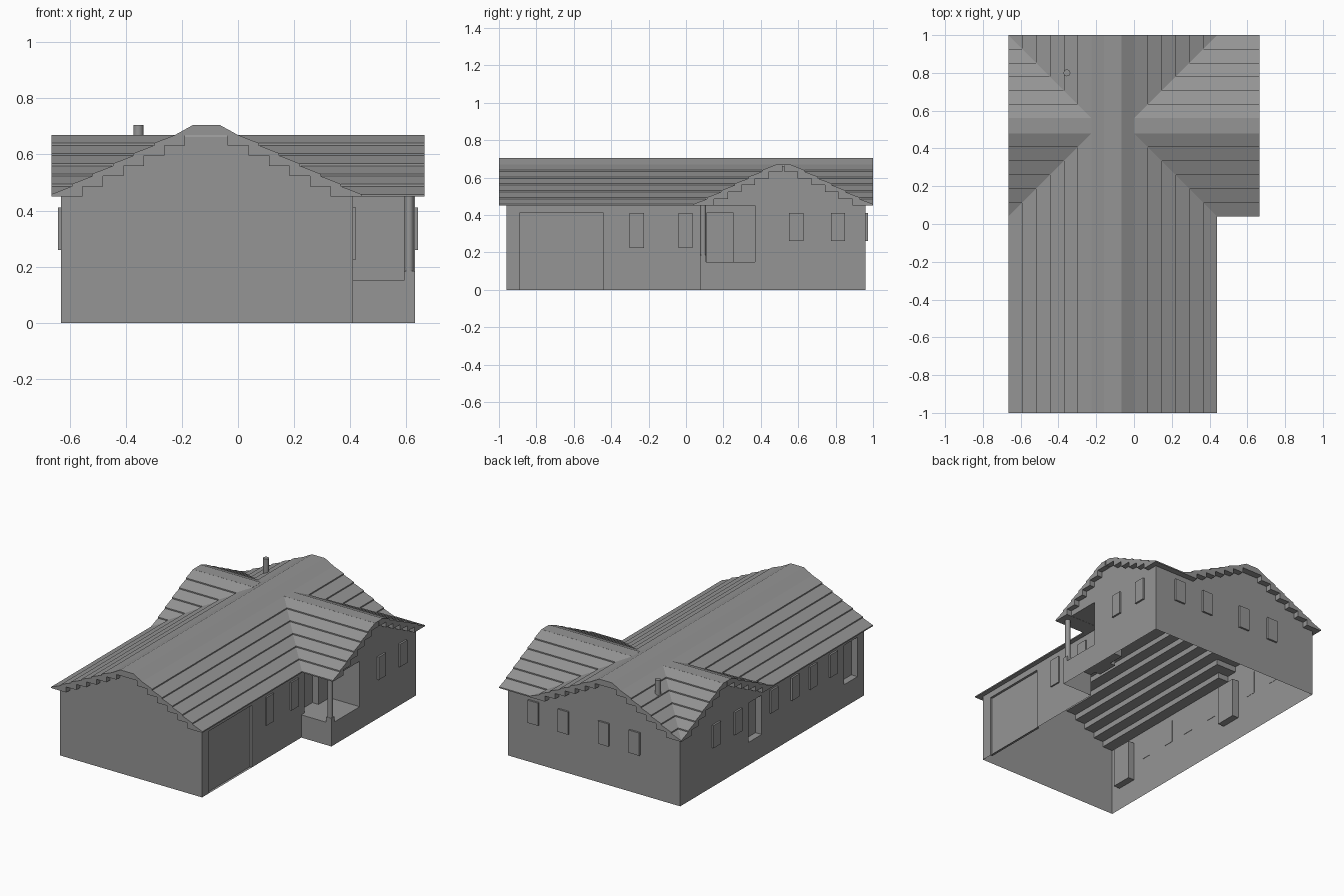
import bpy, bmesh
from mathutils import Vector

if "Cube" in bpy.data.objects:
    bpy.data.objects.remove(bpy.data.objects["Cube"], do_unlink=True)

GREY = bpy.data.materials.new("plain grey")
GREY.use_nodes = True
GREY.diffuse_color = (0.3, 0.3, 0.3, 1)
GREY.node_tree.nodes["Principled BSDF"].inputs["Base Color"].default_value = (0.3, 0.3, 0.3, 1)

# Overall plan: wall lines, eave and roof lines
LEFT, RIGHT, WING, FRONT, BACK = -0.63, 0.63, 0.41, -0.96, 0.96
PORCH_Y0, PORCH_Y1, FLOOR, EAVE, HEAD = 0.075, 0.37, 0.15, 0.45, 0.41
RUN, RISE, COURSES, DEEP = 0.44 / 6, 0.0365, 6, 0.11
TOP = EAVE + COURSES * RISE
MAIN_L, MAIN_R, CROSS_F, CROSS_B, END = -0.225, 0.0, 0.48, 0.56, 0.665


def finish(bm, name, recalc=True):
    bmesh.ops.remove_doubles(bm, verts=bm.verts, dist=0.0001)
    if recalc:
        bmesh.ops.recalc_face_normals(bm, faces=bm.faces)
    me = bpy.data.meshes.new(name)
    bm.to_mesh(me)
    bm.free()
    me.materials.append(GREY)
    ob = bpy.data.objects.new(name, me)
    bpy.context.collection.objects.link(ob)
    return ob


def prism(name, ring_a, ring_b):
    """Solid between two matching rings of points."""
    bm = bmesh.new()
    a = [bm.verts.new(p) for p in ring_a]
    b = [bm.verts.new(p) for p in ring_b]
    bm.faces.new(a)
    bm.faces.new(b[::-1])
    for i in range(len(a)):
        j = (i + 1) % len(a)
        bm.faces.new((a[i], b[i], b[j], a[j]))
    return finish(bm, name)


def box(name, x0, x1, y0, y1, z0, z1):
    ring = [(x0, y0), (x1, y0), (x1, y1), (x0, y1)]
    return prism(name, [(x, y, z0) for x, y in ring], [(x, y, z1) for x, y in ring])


def sheet(bm, pts, out):
    f = bm.faces.new([bm.verts.new(p) for p in pts])
    f.normal_update()
    if f.normal.dot(Vector(out)) < 0:
        f.normal_flip()


def wall(name, axis, pos, out, outline, openings=()):
    """Wall sheet; outline is (u0, u1, z0, z1), openings are (u0, u1, z0, z1, depth)."""
    bm = bmesh.new()

    def at(u, z, depth=0):
        d = pos - out * depth
        return (u, d, z) if axis == "x" else (d, u, z)

    def way(u, z, n):
        return (u, n, z) if axis == "x" else (n, u, z)

    def panel(u0, u1, z0, z1, depth=0):
        if z1 - z0 > 0.001 and u1 - u0 > 0.001:
            sheet(bm, [at(u0, z0, depth), at(u1, z0, depth), at(u1, z1, depth), at(u0, z1, depth)],
                  way(0, 0, out))

    u, end, low, high = outline
    for a, b, z0, z1, depth in sorted(openings):
        panel(u, a, low, high)
        panel(a, b, low, z0)
        panel(a, b, z1, high)
        panel(a, b, z0, z1, depth)
        for s, side in ((a, 1), (b, -1)):
            sheet(bm, [at(s, z0), at(s, z1), at(s, z1, depth), at(s, z0, depth)], way(side, 0, 0))
        for z, side in ((z0, 1), (z1, -1)):
            sheet(bm, [at(a, z), at(b, z), at(b, z, depth), at(a, z, depth)], way(0, side, 0))
        u = b
    panel(u, end, low, high)
    return finish(bm, name, recalc=False)


def gable(name, axis, pos, out, flat0, flat1):
    """Triangle of wall tucked under the roof courses."""
    reach, drop = RUN * COURSES - 0.06, 0.006
    low = EAVE + 0.06 * RISE / RUN - drop
    pts = [(flat0 - reach, EAVE), (flat1 + reach, EAVE), (flat1 + reach, low),
           (flat1, TOP - drop), (flat0, TOP - drop), (flat0 - reach, low)]
    bm = bmesh.new()
    if axis == "x":
        sheet(bm, [(u, pos, z) for u, z in pts], (0, out, 0))
    else:
        sheet(bm, [(pos, u, z) for u, z in pts], (out, 0, 0))
    finish(bm, name, recalc=False)


# Walls with recessed doors
wall("front_wall", "x", FRONT, -1, (LEFT, WING, 0, EAVE))
wall("back_wall", "x", BACK, 1, (LEFT, RIGHT, 0, EAVE))
wall("right_side_wall", "y", LEFT, -1, (FRONT, BACK, 0, EAVE),
     [(0.11, 0.25, FLOOR, HEAD, 0.045), (-0.89, -0.75, FLOOR, HEAD, 0.045)])
wall("wing_wall", "y", WING, 1, (FRONT, PORCH_Y0, 0, EAVE), [(-0.89, -0.44, 0, HEAD, 0.015)])
wall("left_side_wall", "y", RIGHT, 1, (PORCH_Y1, BACK, 0, EAVE))

# Gables
gable("front_gable", "x", FRONT, -1, MAIN_L, MAIN_R)
gable("back_gable", "x", BACK, 1, MAIN_L, MAIN_R)
gable("right_gable", "y", LEFT, -1, CROSS_F, CROSS_B)
gable("left_gable", "y", RIGHT, 1, CROSS_F, CROSS_B)

# Porch
wall("porch_front_base", "x", PORCH_Y0, -1, (WING, RIGHT, 0, FLOOR))
wall("porch_side_base", "y", RIGHT, 1, (PORCH_Y0, PORCH_Y1, 0, FLOOR))
wall("porch_back_wall", "x", PORCH_Y1, -1, (WING, RIGHT, FLOOR, EAVE))
wall("porch_door_wall", "y", WING, 1, (PORCH_Y0, PORCH_Y1, FLOOR, EAVE),
     [(0.11, 0.255, FLOOR, HEAD, 0.045)])
box("porch_floor", WING, RIGHT, PORCH_Y0, PORCH_Y1, FLOOR - 0.004, FLOOR)
box("porch_ceiling", WING, RIGHT, PORCH_Y0, PORCH_Y1, EAVE + 0.001, EAVE + 0.004)
box("post_base", 0.592, RIGHT, PORCH_Y0, 0.108, FLOOR, 0.185)


def cylinder(name, x, y, r, z0, z1):
    bpy.ops.mesh.primitive_cylinder_add(vertices=20, radius=r, depth=z1 - z0,
                                        location=(x, y, (z0 + z1) / 2))
    ob = bpy.context.object
    ob.name = name
    ob.data.materials.append(GREY)
    bpy.ops.object.shade_smooth_by_angle()


cylinder("porch_post", 0.61, 0.092, 0.016, 0.185, EAVE + 0.003)
cylinder("chimney_pipe", -0.355, 0.8, 0.018, 0.5, 0.705)

# Windows standing slightly proud of the walls
HALF, SILL = 0.038, 0.26
for x in (0.44, 0.22, -0.075, -0.3):
    box("back_window", x - HALF, x + HALF, BACK - 0.002, BACK + 0.012, SILL, HEAD)
for y in (0.59, 0.365, -0.01, -0.23, -0.42, -0.63):
    box("right_window", LEFT - 0.012, LEFT + 0.002, y - HALF, y + HALF, SILL, HEAD)
for y in (0.59, 0.812):
    box("left_window", RIGHT - 0.002, RIGHT + 0.012, y - HALF, y + HALF, SILL, HEAD)
for y in (-0.263, -0.003):
    box("wing_window", WING - 0.002, WING + 0.01, y - HALF, y + HALF, 0.225, HEAD)

# Stepped roof courses: distance from the ridge flat, height
course = []
for i in range(COURSES):
    d, z = RUN * (COURSES - i), EAVE + RISE * i
    course += [(d, z), (d, z + 0.008)]
course.append((0, TOP))
for i in reversed(range(COURSES)):
    d, z = RUN * (COURSES - i) - DEEP, EAVE + RISE * i
    course += [(d, z + RISE), (d, z)]

# Eight slopes, mitred along the valleys
for side, x0 in (("left", MAIN_R), ("right", MAIN_L)):
    sx = 1 if side == "left" else -1
    for face, y0 in (("front", CROSS_F), ("back", CROSS_B)):
        sy = -1 if face == "front" else 1
        valley = [(x0 + sx * d, y0 + sy * d, z) for d, z in course]
        prism(f"main_roof_{side}_{face}", valley, [(x, sy, z) for x, y, z in valley])
        prism(f"cross_roof_{side}_{face}", valley, [(sx * END, y, z) for x, y, z in valley])

# Ridge caps
cap = [(MAIN_L, TOP - 0.002), (MAIN_L, TOP), (-0.16, 0.705), (-0.065, 0.705),
       (MAIN_R, TOP), (MAIN_R, TOP - 0.002)]
prism("main_ridge_cap", [(x, -1, z) for x, z in cap], [(x, 1, z) for x, z in cap])
box("left_ridge_cap", MAIN_R, END, CROSS_F, CROSS_B, TOP - 0.003, TOP + 0.0005)
box("right_ridge_cap", -END, MAIN_L, CROSS_F, CROSS_B, TOP - 0.003, TOP + 0.0005)
